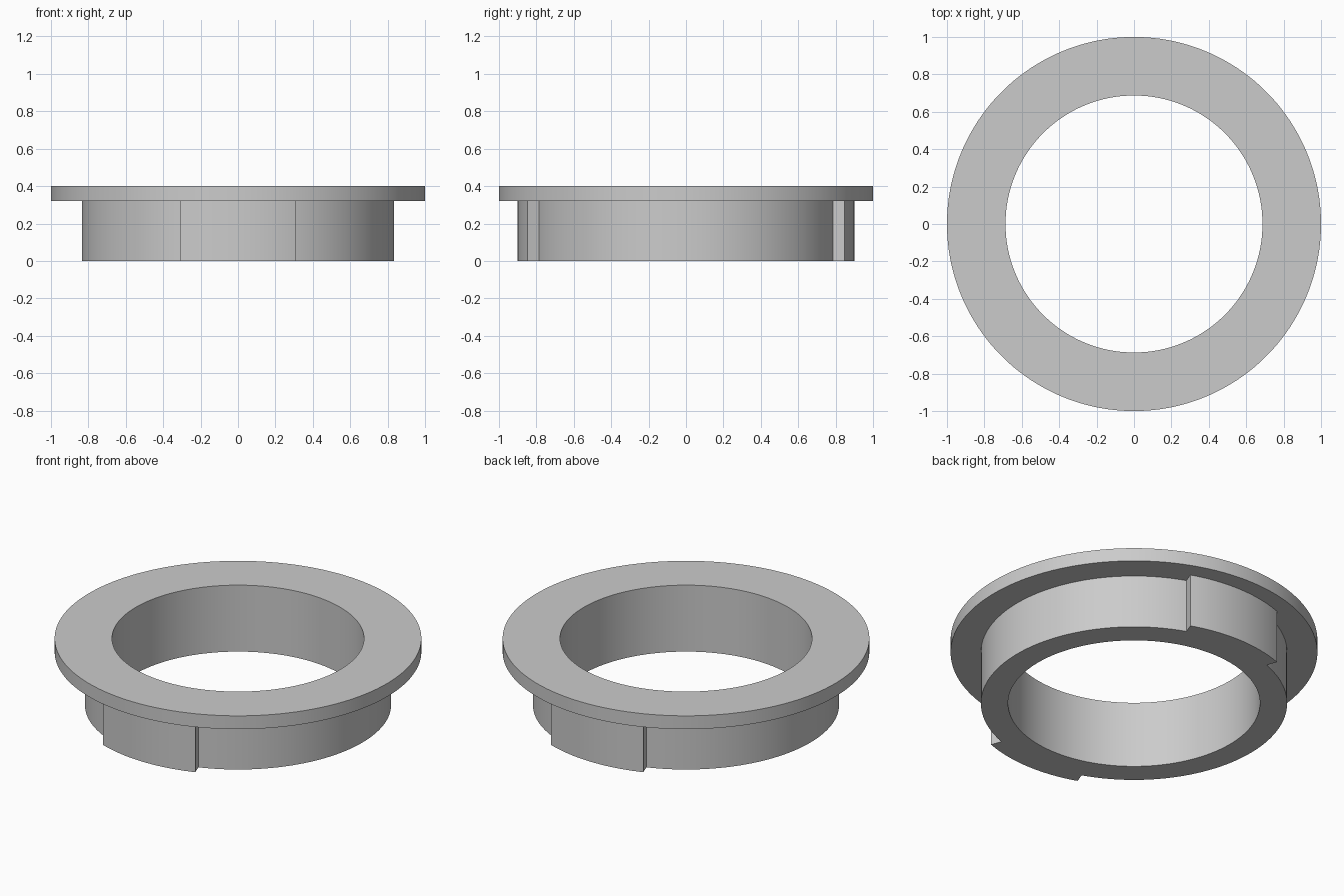
import bpy
import bmesh
from math import radians, sin, cos

cube = bpy.data.objects.get("Cube")
if cube:
    bpy.data.objects.remove(cube, do_unlink=True)

BORE, BODY, LUG, RIM = 0.687, 0.835, 0.9, 1.0   # radii
BASE, SHOULDER, TOP = 0.0, 0.32, 0.4            # heights
STEP = 2                                        # degrees per sector
LUG_HALF = 20                                   # half the lug's arc
LUG_CENTRES = (90, 270)

grey = bpy.data.materials.new("Light Grey")
grey.use_nodes = True
colour = (0.6, 0.6, 0.6, 1)
grey.diffuse_color = colour
bsdf = grey.node_tree.nodes["Principled BSDF"]
bsdf.inputs["Base Color"].default_value = colour
bsdf.inputs["Roughness"].default_value = 0.6

bm = bmesh.new()


def point(angle, radius, z):
    a = radians(angle)
    return bm.verts.new((radius * cos(a), radius * sin(a), z))


def sweep(angle, path):
    """Sweep a (radius, height) path across one sector."""
    end = angle + STEP
    for (r0, z0), (r1, z1) in zip(path, path[1:]):
        bm.faces.new((point(angle, r0, z0), point(end, r0, z0),
                      point(end, r1, z1), point(angle, r1, z1)))


# Closed section of the collar, plain and with a bayonet lug
flange = [(LUG, SHOULDER), (RIM, SHOULDER), (RIM, TOP), (BORE, TOP),
          (BORE, BASE), (BODY, BASE)]
plain = flange + [(BODY, SHOULDER), (LUG, SHOULDER)]
lugged = flange + [(LUG, BASE), (LUG, SHOULDER)]

for angle in range(0, 360, STEP):
    middle = angle + STEP / 2
    in_lug = any(abs(middle - c) < LUG_HALF for c in LUG_CENTRES)
    sweep(angle, lugged if in_lug else plain)

# Radial end walls of the lugs
for centre in LUG_CENTRES:
    for angle in (centre - LUG_HALF, centre + LUG_HALF):
        bm.faces.new((point(angle, BODY, BASE), point(angle, LUG, BASE),
                      point(angle, LUG, SHOULDER), point(angle, BODY, SHOULDER)))

bmesh.ops.remove_doubles(bm, verts=bm.verts, dist=0.0001)
bmesh.ops.recalc_face_normals(bm, faces=bm.faces)

mesh = bpy.data.meshes.new("flanged_collar")
bm.to_mesh(mesh)
bm.free()
mesh.materials.append(grey)
collar = bpy.data.objects.new("flanged_collar", mesh)
bpy.context.collection.objects.link(collar)

bpy.ops.object.select_all(action="DESELECT")
collar.select_set(True)
bpy.context.view_layer.objects.active = collar
bpy.ops.object.shade_smooth_by_angle(angle=radians(30))
